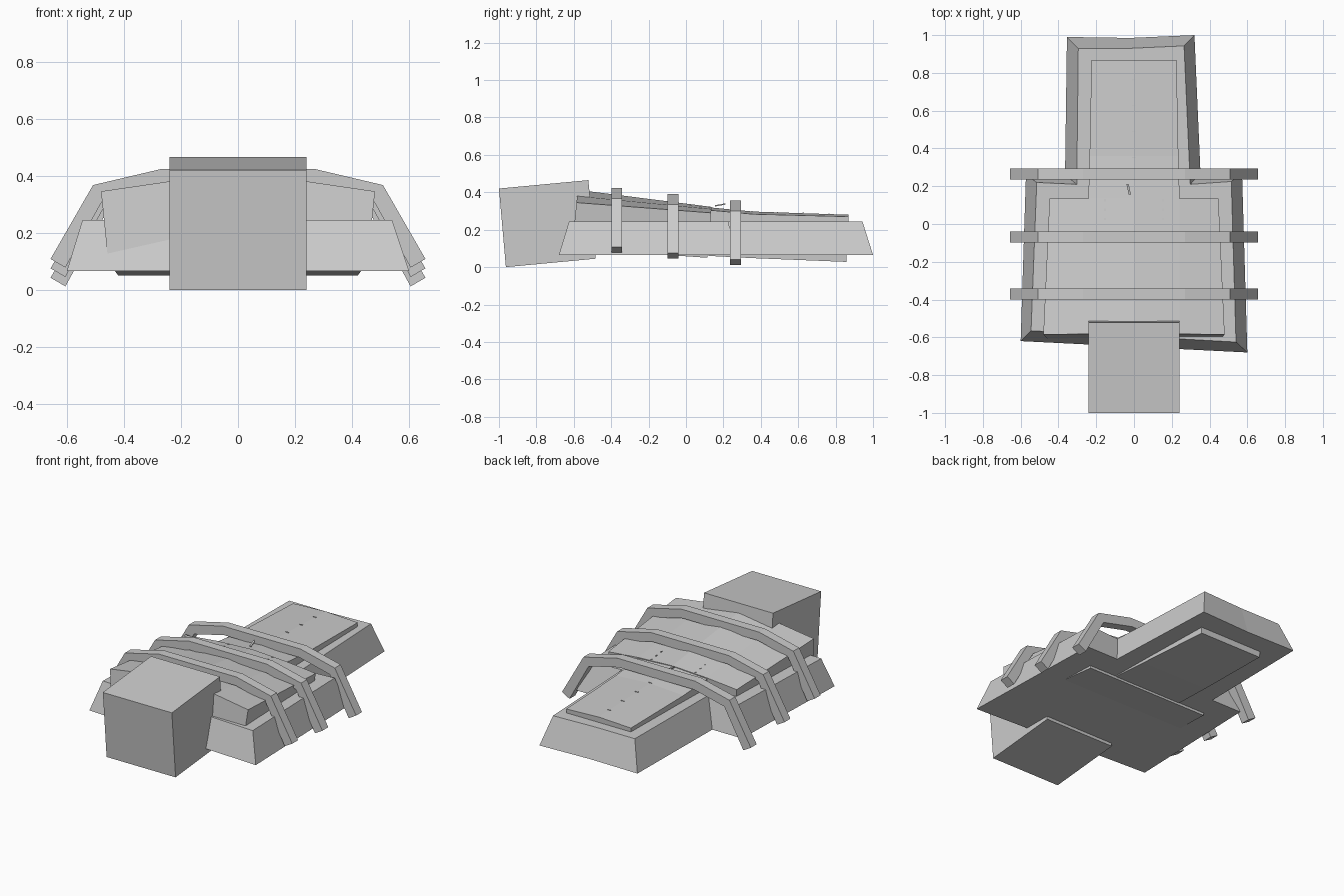
import bpy, bmesh
from mathutils import Vector

if "Cube" in bpy.data.objects:
    bpy.data.objects.remove(bpy.data.objects["Cube"])

grey = bpy.data.materials.new("plain grey")
grey.diffuse_color = (0.6, 0.6, 0.6, 1)
grey.use_nodes = True
grey.node_tree.nodes["Principled BSDF"].inputs["Base Color"].default_value = grey.diffuse_color


def loft(name, rings):
    """Skin a row of equal-length closed rings and cap both ends."""
    bm = bmesh.new()
    rows = [[bm.verts.new(Vector(p)) for p in ring] for ring in rings]
    n = len(rows[0])
    for a, b in zip(rows, rows[1:]):
        for i in range(n):
            j = (i + 1) % n
            bm.faces.new((a[i], a[j], b[j], b[i]))
    bm.faces.new(rows[0][::-1])
    bm.faces.new(rows[-1])
    bmesh.ops.recalc_face_normals(bm, faces=bm.faces)
    mesh = bpy.data.meshes.new(name)
    bm.to_mesh(mesh)
    bm.free()
    mesh.materials.append(grey)
    ob = bpy.data.objects.new(name, mesh)
    bpy.context.collection.objects.link(ob)
    return ob


def mirrored(half, y):
    """Cross-section at y from right-hand (x, z) points, mirrored in x."""
    pts = half + [(-x, z) for x, z in reversed(half) if x > 0]
    return [(x, y(z) if callable(y) else y, z) for x, z in pts]


# T-shaped hull with sloping sides
hull_bottom = [(-0.355, 0.99), (-0.02, 0.985), (0.32, 1.0), (0.352, 0.27), (0.572, 0.27),
               (0.6, -0.68), (-0.6, -0.62), (-0.572, 0.26), (-0.365, 0.26)]
hull_top = [(-0.295, 0.93), (-0.02, 0.93), (0.265, 0.943), (0.298, 0.21), (0.515, 0.225),
            (0.54, -0.625), (-0.545, -0.565), (-0.515, 0.22), (-0.303, 0.21)]
loft("hull", [[(x, y, 0.065) for x, y in hull_bottom],
              [(x, y, 0.245) for x, y in hull_top]])

# Wide ridged upper deck, leaning back
loft("front_deck", [
    mirrored([(0.455, 0.10), (0.48, 0.345), (0.24, 0.38), (0, 0.413)],
             lambda z: -0.61 + (z - 0.1) * 0.1),
    mirrored([(0.42, 0.05), (0.447, 0.29), (0.24, 0.31), (0, 0.322)],
             lambda z: 0.115 + (z - 0.05) * 0.08)])

# Narrow rear deck, which also shows under the hull
loft("rear_deck", [
    mirrored([(0.235, 0.06), (0.242, 0.305), (0, 0.32)], 0.12),
    mirrored([(0.23, 0.048), (0.235, 0.283), (0, 0.297)], 0.36),
    mirrored([(0.215, 0.028), (0.225, 0.27), (0, 0.28)],
             lambda z: 0.857 + (z - 0.03) * 0.05)])

# Tilted block at the front
block = [(-0.963, 0.0), (-0.483, 0.045), (-0.522, 0.465), (-1.0, 0.42)]
loft("front_block", [[(x, y, z) for y, z in block] for x in (-0.24, 0.24)])

# Three arched ribs, each lower than the one before
outer = [(0.657, 0.108), (0.508, 0.367), (0.27, 0.423)]
inner = [(0.605, 0.078), (0.472, 0.318), (0.262, 0.368)]
for i, y in enumerate((-0.37, -0.07, 0.265)):
    drop = 0.033 * i
    arch = (outer + [(-x, z) for x, z in reversed(outer)]
            + [(-x, z) for x, z in inner] + list(reversed(inner)))
    loft(f"rib_{i + 1}", [[(x, yy, z - drop) for x, z in arch]
                          for yy in (y - 0.029, y + 0.029)])


def plate(name, x, y, z, w, d, h, rise=0.0, skew=0.0):
    """Thin plate, d long in y, raised and shifted at its far end."""
    loft(name, [[(x + sx * w / 2 + t * skew, y + t * d, z + t * rise + sz * h)
                 for sx, sz in ((-1, 0), (1, 0), (1, 1), (-1, 1))] for t in (0, 1)])


# Small lever and deck pins
plate("lever", -0.022, 0.155, 0.324, 0.012, 0.056, 0.007, 0.01, -0.012)
for i in range(4):
    y = 0.35 + 0.137 * i
    plate(f"ridge_pin_{i + 1}", 0, y, 0.297 - 0.034 * (y - 0.36) - 0.006, 0.02, 0.006, 0.009)
for s in (-1, 1):
    for i in range(3):
        y = 0.02 + 0.05 * i
        plate(f"side_pin_{s}_{i}", s * 0.153, y, 0.326 - 0.11 * (y - 0.02) - 0.004, 0.005, 0.012, 0.008)
